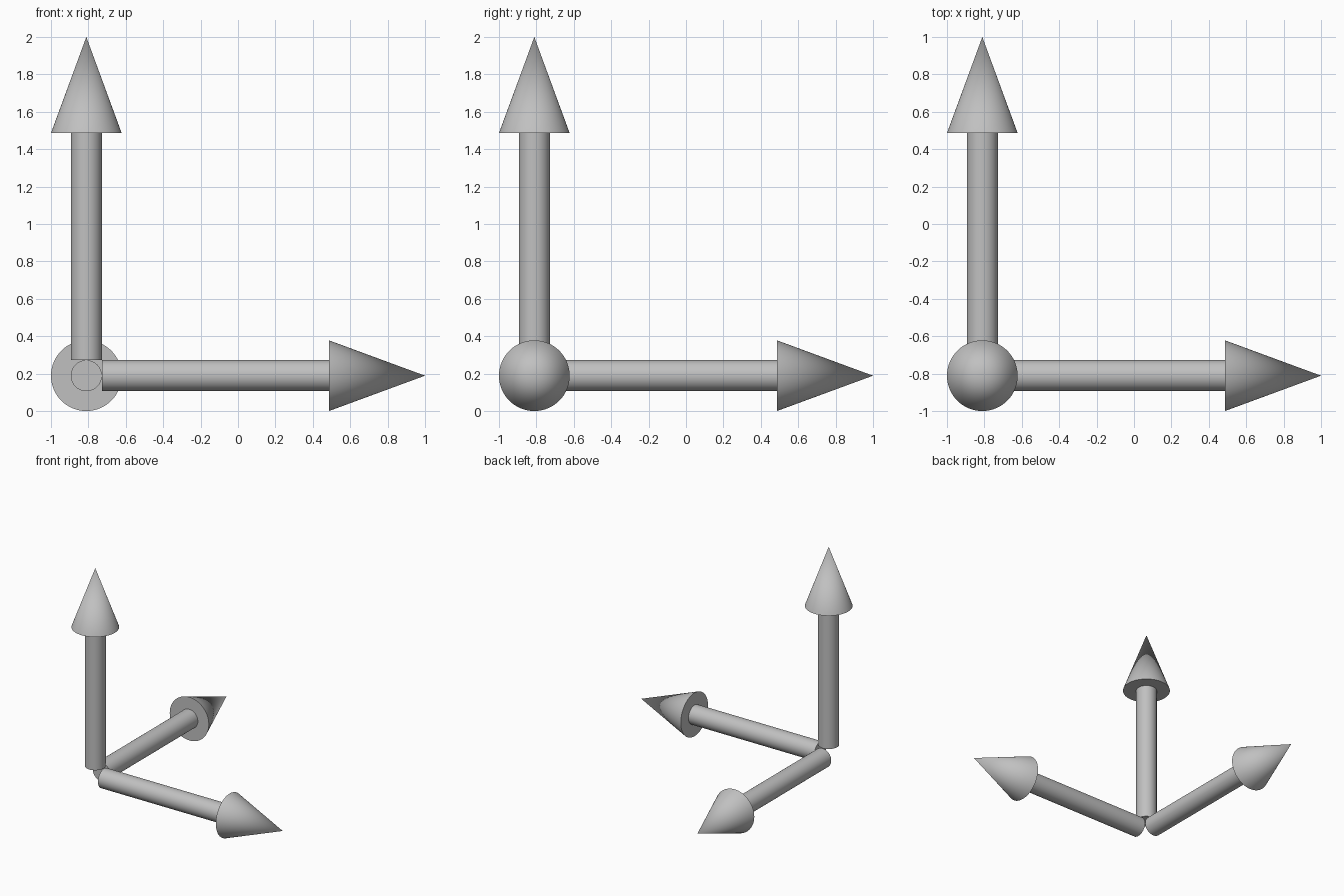
import bpy, math
from mathutils import Vector

if "Cube" in bpy.data.objects:
    bpy.data.objects.remove(bpy.data.objects["Cube"])

grey = bpy.data.materials.new("light grey")
grey.diffuse_color = (0.53, 0.53, 0.53, 1)
grey.use_nodes = True
grey.node_tree.nodes["Principled BSDF"].inputs["Base Color"].default_value = grey.diffuse_color

CORNER = Vector((-0.811, -0.811, 0.189))   # where the three axes meet
SHAFT_R, HEAD_R = 0.083, 0.189
START, HEAD_BASE, TIP = 0.084, 1.297, 1.811  # distances along each axis


def part(name, axis, rot, r1, r2, a, b):
    """Round bar or cone along an axis, from distance a to b."""
    bpy.ops.mesh.primitive_cone_add(vertices=64, radius1=r1, radius2=r2, depth=b - a,
                                    location=CORNER + axis * (a + b) / 2, rotation=rot)
    ob = bpy.context.object
    ob.name = name
    ob.data.materials.append(grey)
    bpy.ops.object.shade_smooth_by_angle(angle=math.radians(35))


# One arrow along each axis: shaft plus pointed head
for label, axis, rot in (
        ("right", Vector((1, 0, 0)), (0, math.pi / 2, 0)),
        ("back", Vector((0, 1, 0)), (-math.pi / 2, 0, 0)),
        ("up", Vector((0, 0, 1)), (0, 0, 0))):
    part(label + "_arrow_shaft", axis, rot, SHAFT_R, SHAFT_R, START, HEAD_BASE)
    part(label + "_arrow_head", axis, rot, HEAD_R, 0, HEAD_BASE, TIP)
